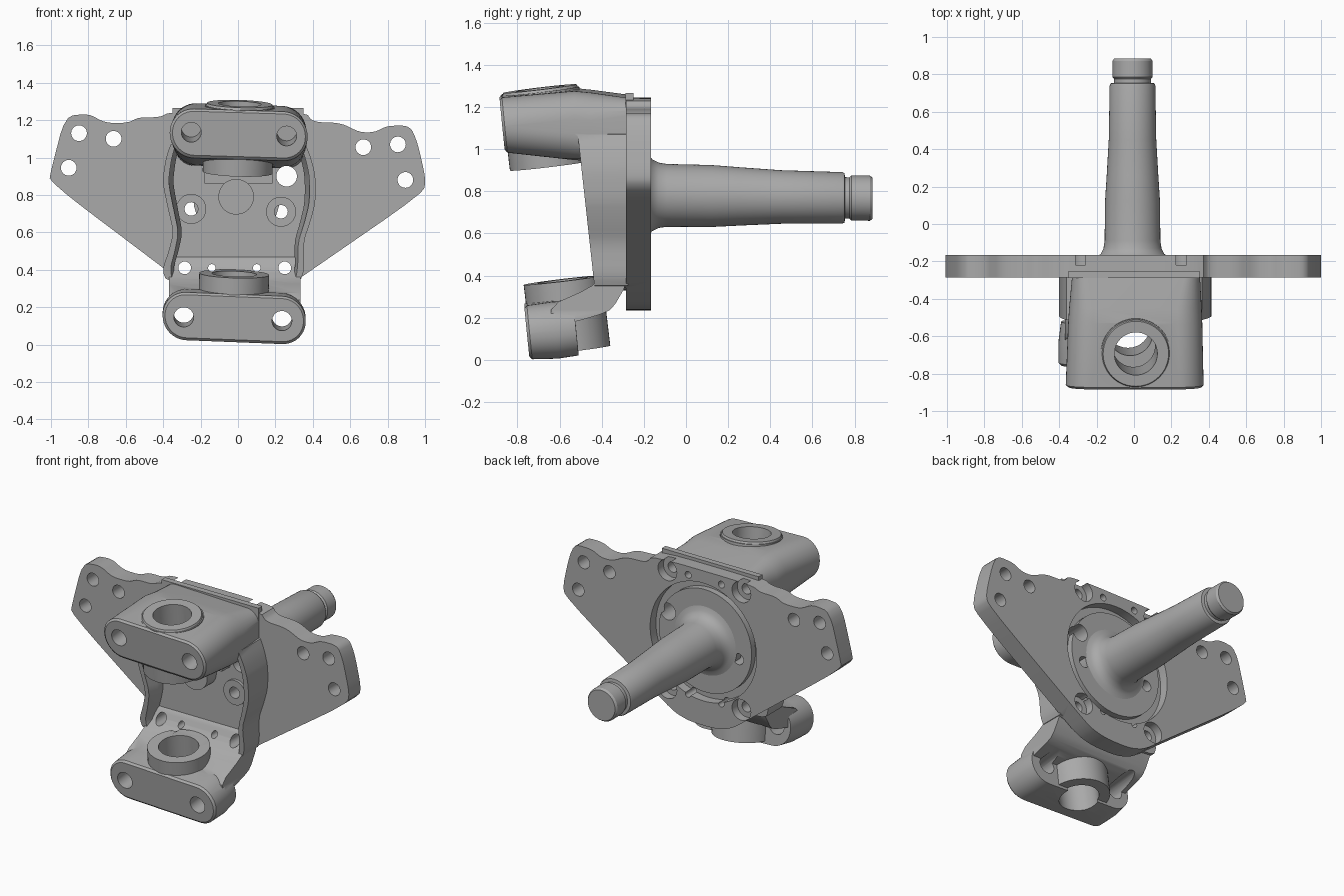
import bpy, bmesh, math
from mathutils import Vector

if "Cube" in bpy.data.objects:
    bpy.data.objects.remove(bpy.data.objects["Cube"], do_unlink=True)

steel = bpy.data.materials.new("grey steel")
steel.use_nodes = True
steel.diffuse_color = (0.4, 0.4, 0.4, 1)
steel.node_tree.nodes["Principled BSDF"].inputs["Base Color"].default_value = (0.4, 0.4, 0.4, 1)


def loft(name, rings, move=None):
    """Skin a list of equal rings of points and cap both ends."""
    bm = bmesh.new()
    loops = [[bm.verts.new(move(Vector(p)) if move else p) for p in ring] for ring in rings]
    n = len(loops[0])
    for a, b in zip(loops, loops[1:]):
        for i in range(n):
            j = (i + 1) % n
            bm.faces.new((a[i], a[j], b[j], b[i]))
    bm.faces.new(loops[0])
    bm.faces.new(loops[-1])
    bmesh.ops.recalc_face_normals(bm, faces=bm.faces)
    mesh = bpy.data.meshes.new(name)
    bm.to_mesh(mesh)
    bm.free()
    mesh.materials.append(steel)
    obj = bpy.data.objects.new(name, mesh)
    bpy.context.collection.objects.link(obj)
    return obj


def rounded(points, steps):
    """Cut the corners of a closed outline until it is smooth."""
    for _ in range(steps):
        out = []
        for i, p in enumerate(points):
            a, b = Vector(p), Vector(points[(i + 1) % len(points)])
            out += [a.lerp(b, 0.2), a.lerp(b, 0.8)]
        points = out
    return points


def prism(name, outline, y0, y1, move=None):
    return loft(name, [[(p[0], y, p[1]) for p in outline] for y in (y0, y1)], move)


def rod(name, a, b, r, r2=None, n=48):
    a, b = Vector(a), Vector(b)
    turn = (b - a).to_track_quat("Z", "Y")
    def ring(c, rad):
        return [c + turn @ Vector((rad * math.cos(t), rad * math.sin(t), 0))
                for t in (math.tau * i / n for i in range(n))]
    return loft(name, [ring(a, r), ring(b, r2 or r)])


def stadium(y, x0, x1, z0, z1, r):
    """Rounded rectangle lying in an xz plane."""
    ring = []
    corners = ((x1 - r, z1 - r), (x0 + r, z1 - r), (x0 + r, z0 + r), (x1 - r, z0 + r))
    for k, (cx, cz) in enumerate(corners):
        for i in range(11):
            t = math.pi / 2 * (k + i / 10)
            ring.append((cx + r * math.cos(t), y, cz + r * math.sin(t)))
    return ring


def box(name, x0, x1, y0, y1, z0, z1):
    return prism(name, [(x0, z0), (x1, z0), (x1, z1), (x0, z1)], y0, y1)


def combine(target, tool, operation):
    """Merge or cut the tool, then discard it."""
    mod = target.modifiers.new("shape", "BOOLEAN")
    mod.operation, mod.solver, mod.object = operation, "EXACT", tool
    graph = bpy.context.evaluated_depsgraph_get()
    mesh = bpy.data.meshes.new_from_object(target.evaluated_get(graph))
    target.modifiers.clear()
    target.data = mesh
    bpy.data.objects.remove(tool, do_unlink=True)


def add(tool):
    combine(body, tool, "UNION")


def cut(tool):
    combine(body, tool, "DIFFERENCE")


def bore(x, z, r, y0=-0.7, y1=0.0):
    cut(rod("drill", (x, y0, z), (x, y1, z), r, n=32))


def pivot(z):
    """Point on the inclined pivot axis at a height."""
    k = z - 0.38
    return Vector((-0.02 + 0.033 * k, -0.585 - 0.12 * k, z))


# Winged mounting plate
wing = [(-1.01, 0.87), (-1.0, 0.93), (-0.925, 1.22), (-0.80, 1.235), (-0.71, 1.185), (-0.59, 1.185),
        (-0.53, 1.215), (-0.42, 1.215), (-0.36, 1.245), (0.36, 1.245), (0.40, 1.19), (0.55, 1.185),
        (0.65, 1.135), (0.73, 1.135), (0.80, 1.17), (0.92, 1.17), (0.96, 1.08), (1.005, 0.88),
        (0.99, 0.81), (0.36, 0.375), (0.2, 0.265), (0.08, 0.235), (-0.1, 0.235), (-0.22, 0.27), (-0.4, 0.41)]
body = prism("knuckle_body", rounded(wing, 2), -0.285, -0.165)
add(box("top_ridge", -0.35, 0.35, -0.288, -0.25, 1.1, 1.265))
cut(rod("hub_recess", (-0.01, -0.225, 0.78), (-0.01, 0, 0.78), 0.385, n=80))
add(rod("hub_face", (-0.01, -0.25, 0.78), (-0.01, -0.185, 0.78), 0.335, n=80))

# Housing with raised side walls around an open pocket
side = [(-0.35, 1.1), (-0.385, 1.0), (-0.405, 0.87), (-0.375, 0.73), (-0.345, 0.6), (-0.37, 0.5),
        (-0.405, 0.4), (-0.38, 0.33), (0.33, 0.33), (0.355, 0.4), (0.35, 0.55), (0.385, 0.65),
        (0.415, 0.76), (0.415, 0.9), (0.39, 1.0), (0.35, 1.1)]


def lean(p):
    return Vector((p.x, p.y - (0.11 * (p.z - 0.4) if p.y < -0.4 else 0), p.z))


housing = prism("housing", rounded(side, 2), -0.44, -0.275, lean)
hollow = rounded([(x * 0.86, 0.3 if z < 0.35 else z) for x, z in side], 2)
wider = [(x * 1.07, z) for x, z in hollow]
pocket = loft("pocket", [[(x, y, z) for x, z in ring]
                         for ring, y in ((wider, -0.6), (wider, -0.46), (hollow, -0.40), (hollow, -0.345))])
combine(housing, pocket, "DIFFERENCE")
add(housing)

# Neck sloping forward to the lower lug
neck = [(-0.28, 0.50), (-0.35, 0.47), (-0.39, 0.40), (-0.46, 0.34), (-0.64, 0.26),
        (-0.64, 0.15), (-0.42, 0.21), (-0.35, 0.24), (-0.28, 0.36)]
add(loft("neck", [[(x, y, z) for y, z in rounded(neck, 1)] for x in (-0.37, 0.335)]))


# Upper arm, a lug widening into the plate
def upper_tilt(p):
    return Vector((p.x, p.y - 0.1 * (p.z - 1.12) * (p.y < -0.6), p.z - 0.03 * p.x))


add(loft("upper_arm", [stadium(-0.872, -0.35, 0.36, 1.005, 1.24, 0.115),
                       stadium(-0.86, -0.365, 0.372, 0.99, 1.253, 0.13),
                       stadium(-0.53, -0.352, 0.365, 0.955, 1.283, 0.13),
                       stadium(-0.45, -0.347, 0.362, 0.95, 1.275, 0.13),
                       stadium(-0.27, -0.33, 0.352, 0.95, 1.25, 0.08)], upper_tilt))


# Lower lug
def lower_tilt(p):
    return Vector((p.x, p.y - 0.1 * (p.z - 0.14), p.z - 0.04 * p.x))


add(loft("lower_lug", [stadium(-0.755, -0.39, 0.35, 0.025, 0.255, 0.113),
                       stadium(-0.742, -0.403, 0.362, 0.012, 0.268, 0.126),
                       stadium(-0.62, -0.403, 0.362, 0.015, 0.285, 0.13),
                       stadium(-0.52, -0.39, 0.35, 0.03, 0.29, 0.125)], lower_tilt))

# Pivot bosses, ledge and spindle root inside the pocket
add(rod("lower_boss", pivot(0.045), pivot(0.378), 0.187))
add(rod("upper_boss", pivot(0.92), pivot(1.275), 0.187))
add(rod("upper_rim", pivot(1.26), pivot(1.287), 0.187, 0.175))
add(box("ledge", -0.18, 0.185, -0.43, -0.3, 0.86, 1.0))
add(rod("spindle_root", (-0.01, -0.44, 0.79), (-0.01, -0.3, 0.79), 0.095))
for x, z in ((-0.25, 0.725), (0.23, 0.71)):
    add(rod("bolt_seat", (x, -0.365, z), (x, -0.3, z), 0.08))
    bore(x, z, 0.036)

# Pivot bores
cut(rod("lower_bore", pivot(-0.05), pivot(0.45), 0.12))
cut(rod("upper_bore", pivot(0.85), pivot(1.4), 0.115))

# Bolt holes in both lugs
for x, z, depth in ((-0.25, 1.13, 0.32), (0.26, 1.11, 0.32), (-0.29, 0.14, 0.5), (0.235, 0.12, 0.5)):
    front = -0.92 if z > 1 else -0.82
    cut(rod("lug_hole", (x, front, z), (x, front + depth, z + depth * 0.1), 0.053, n=32))

# Wing holes and the sensor hole
for x, z in ((-0.85, 1.13), (-0.665, 1.10), (-0.905, 0.945), (0.67, 1.055), (0.855, 1.07), (0.895, 0.88)):
    bore(x, z, 0.042)
bore(0.26, 0.90, 0.055)

# Counterbored corner bolts and small holes on the rear face
for x in (-0.285, 0.25):
    bore(x, 0.41, 0.034)
    bore(x, 1.18, 0.034, -0.32)
    for z in (0.41, 1.18):
        bore(x, z, 0.068, -0.22)
for x in (-0.14, 0.1):
    bore(x, 0.41, 0.02)
    bore(x, 1.19, 0.022, -0.23)

# Tapered spindle with fillet, grooved neck and end cap
profile = [(0.23, -0.24), (0.23, -0.187), (0.195, -0.178), (0.17, -0.16), (0.155, -0.13), (0.149, -0.09),
           (0.147, 0.12), (0.138, 0.26), (0.127, 0.45), (0.122, 0.74), (0.118, 0.752), (0.098, 0.755),
           (0.098, 0.775), (0.107, 0.785), (0.107, 0.872), (0.098, 0.885)]
spindle = loft("spindle", [[(-0.008 + r * math.cos(t), y, 0.779 - 0.014 * y + r * math.sin(t))
                            for t in (math.tau * i / 64 for i in range(64))] for r, y in profile])

# Smooth shading with sharp edges kept
for obj in (body, spindle):
    bpy.ops.object.select_all(action="DESELECT")
    obj.select_set(True)
    bpy.context.view_layer.objects.active = obj
    bpy.ops.object.shade_smooth_by_angle(angle=math.radians(32))
